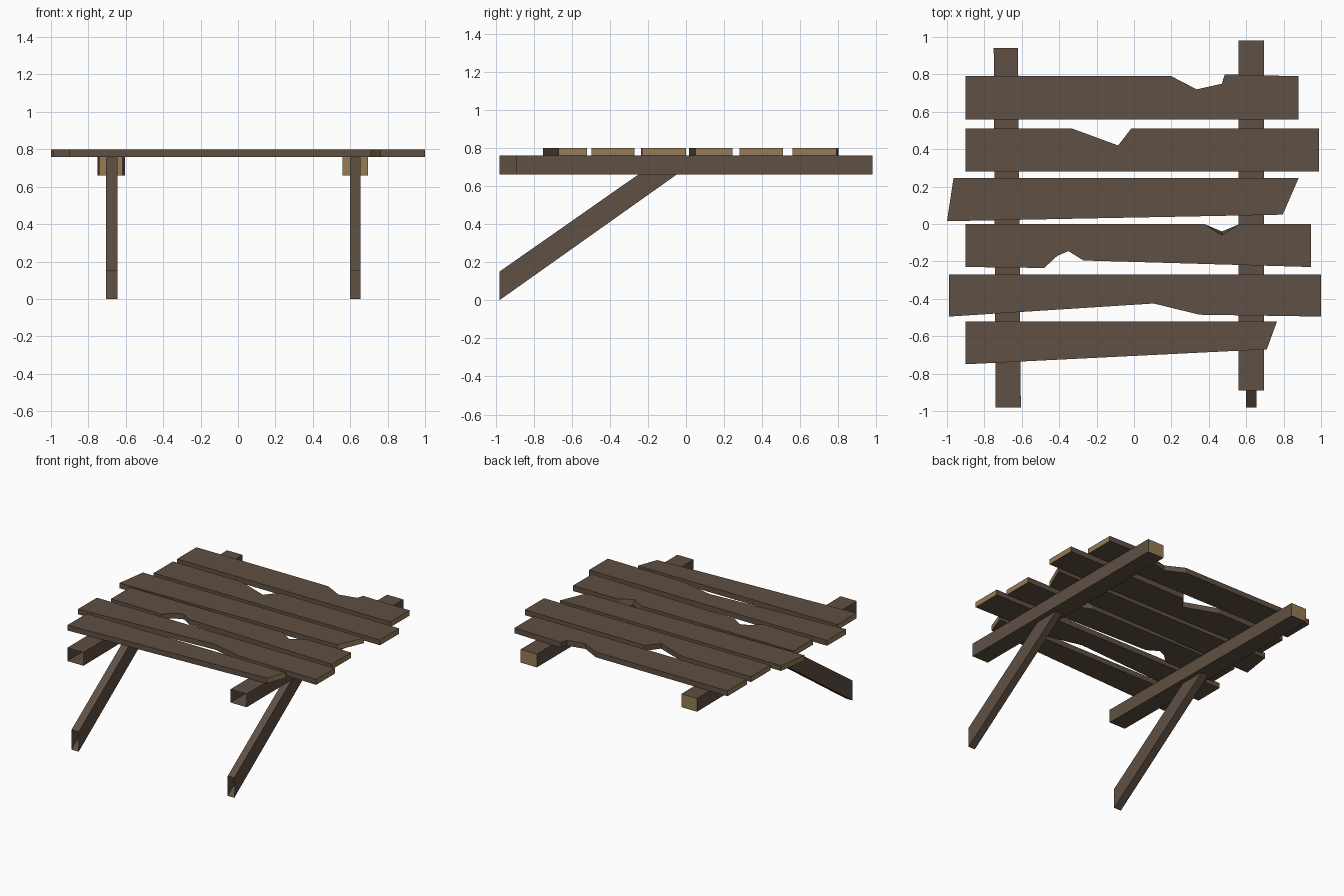
import bpy, bmesh
from mathutils import Vector

if "Cube" in bpy.data.objects:
    bpy.data.objects.remove(bpy.data.objects["Cube"])


def material(name, rgb):
    m = bpy.data.materials.new(name)
    m.diffuse_color = (*rgb, 1)
    m.use_nodes = True
    m.node_tree.nodes["Principled BSDF"].inputs["Base Color"].default_value = m.diffuse_color
    return m


BARK = material("dark brown wood", (0.115, 0.080, 0.056))
CUT = material("pale cut wood", (0.300, 0.200, 0.090))


def prism(name, bottom, top, is_cut=None, is_open=None):
    """Join two matching outlines; colour cut ends and remove open ends by rule."""
    bm = bmesh.new()
    lo = [bm.verts.new(p) for p in bottom]
    hi = [bm.verts.new(p) for p in top]
    n = len(lo)
    bm.faces.new(lo)
    bm.faces.new(hi)
    for i in range(n):
        j = (i + 1) % n
        bm.faces.new((lo[i], lo[j], hi[j], hi[i]))
    bmesh.ops.recalc_face_normals(bm, faces=bm.faces[:])
    bm.normal_update()
    for f in bm.faces:
        if is_cut and is_cut(f):
            f.material_index = 1
    if is_open:
        bmesh.ops.delete(bm, geom=[f for f in bm.faces if is_open(f)], context='FACES_ONLY')
    me = bpy.data.meshes.new(name)
    bm.to_mesh(me)
    bm.free()
    me.materials.append(BARK)
    me.materials.append(CUT)
    ob = bpy.data.objects.new(name, me)
    bpy.context.collection.objects.link(ob)
    return ob


def at_z(outline, z):
    return [(x, y, z) for x, y in outline]


def plank_end(f):
    return abs(f.normal.x) > 0.85 and abs(f.calc_center_median().x) > 0.6


def back_end(f):
    return f.normal.y > 0.9


def front_end(f):
    return f.normal.y < -0.9


# Broken planks, back to front
planks = [
    [(-.90, .79), (.20, .79), (.335, .72), (.47, .75), (.485, .80), (.88, .79), (.88, .56), (-.90, .56)],
    [(-.90, .51), (-.33, .51), (-.085, .42), (-.015, .51), (.99, .51), (.99, .28), (-.90, .28)],
    [(-.965, .245), (.88, .245), (.795, .05), (-1, .015)],
    [(-.90, 0), (.375, 0), (.47, -.06), (.565, 0), (.945, 0), (.945, -.23), (-.27, -.195),
     (-.35, -.145), (-.41, -.17), (-.48, -.235), (-.90, -.23)],
    [(-.99, -.27), (1, -.27), (1, -.495), (.35, -.485), (.105, -.425), (-.99, -.495)],
    [(-.90, -.52), (.765, -.52), (.71, -.67), (-.90, -.75)],
]
for i, outline in enumerate(planks):
    lower = list(outline)
    if i == 3:  # chipped notch slopes outwards below
        lower[2] = (.47, -.04)
    prism(f"plank_{i + 1}", at_z(lower, .76), at_z(outline, .80), plank_end)

# Support beams, hollow and open at the front
beams = {
    "left_beam": [(-.75, .94), (-.62, .94), (-.605, -.98), (-.74, -.98)],
    "right_beam": [(.56, .98), (.695, .98), (.695, -.89), (.56, -.89)],
}
for name, outline in beams.items():
    prism(name, at_z(outline, .66), at_z(outline, .76), back_end, front_end)

# Slanted braces, open at the foot, running up into the beams
brace = [(-.98, 0), (-.98, .15), (-.115, .755), (.085, .755)]
for name, x0, x1 in (("left_brace", -.705, -.645), ("right_brace", .60, .655)):
    prism(name, [(x0, y, z) for y, z in brace], [(x1, y, z) for y, z in brace], None, front_end)
